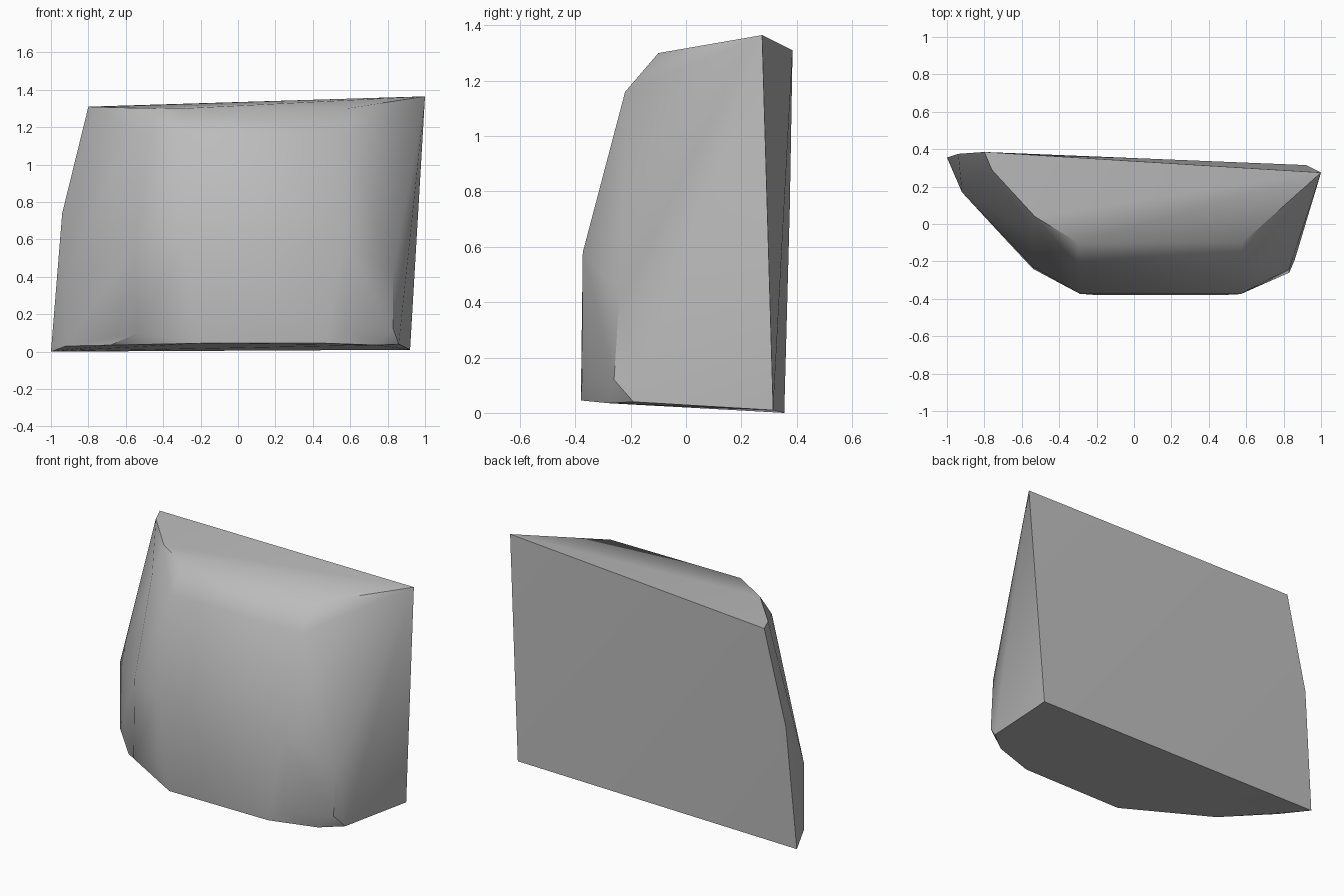
import bpy
import bmesh
import math

cube = bpy.data.objects.get("Cube")
if cube:
    bpy.data.objects.remove(cube, do_unlink=True)

# Plain grey stone
grey = bpy.data.materials.new("stone grey")
grey.use_nodes = True
colour = (0.5, 0.5, 0.5, 1)
grey.diffuse_color = colour
grey.node_tree.nodes["Principled BSDF"].inputs["Base Color"].default_value = colour

# Corner points of the chipped block, grouped by region
top_rim = [(-.8, .385, 1.31), (1, .275, 1.365), (.58, -.1, 1.3),
           (-.3, -.1, 1.3), (-.53, .04, 1.302), (-.76, .29, 1.308)]
back_corners = [(.92, .315, .01), (-1, .355, 0), (-.94, .375, .74)]
base_rim = [(-.92, .17, .03), (-.68, -.09, .035), (-.2, -.38, .045),
            (.47, -.38, .045), (.74, -.28, .035), (.86, -.19, .04)]
base_chips = [(-.54, -.24, .1), (-.28, -.37, .17),
              (.57, -.375, .13), (.83, -.26, .12)]
front_bulge = [(-.29, -.373, .58), (.57, -.373, .58), (-.54, -.23, .58),
               (.83, -.24, .43), (-.92, .17, .43)]
shoulder = [(-.3, -.22, 1.16), (.58, -.22, 1.16), (-.54, -.06, 1.16),
            (.82, .08, 1.28)]

# Wrap the points in one convex shell
bm = bmesh.new()
for p in top_rim + back_corners + base_rim + base_chips + front_bulge + shoulder:
    bm.verts.new(p)
hull = bmesh.ops.convex_hull(bm, input=bm.verts[:])
spare = {g for g in hull["geom_interior"] + hull["geom_unused"]
         if isinstance(g, bmesh.types.BMVert)}
bmesh.ops.delete(bm, geom=list(spare), context="VERTS")
bmesh.ops.dissolve_limit(bm, angle_limit=math.radians(1),
                         verts=bm.verts[:], edges=bm.edges[:])
bmesh.ops.recalc_face_normals(bm, faces=bm.faces[:])
mesh = bpy.data.meshes.new("rock_block")
bm.to_mesh(mesh)
bm.free()
mesh.materials.append(grey)
rock = bpy.data.objects.new("rock_block", mesh)
bpy.context.collection.objects.link(rock)

# Soft front, crisp outer edges
bpy.ops.object.select_all(action="DESELECT")
rock.select_set(True)
bpy.context.view_layer.objects.active = rock
bpy.ops.object.shade_smooth_by_angle(angle=math.radians(40))
